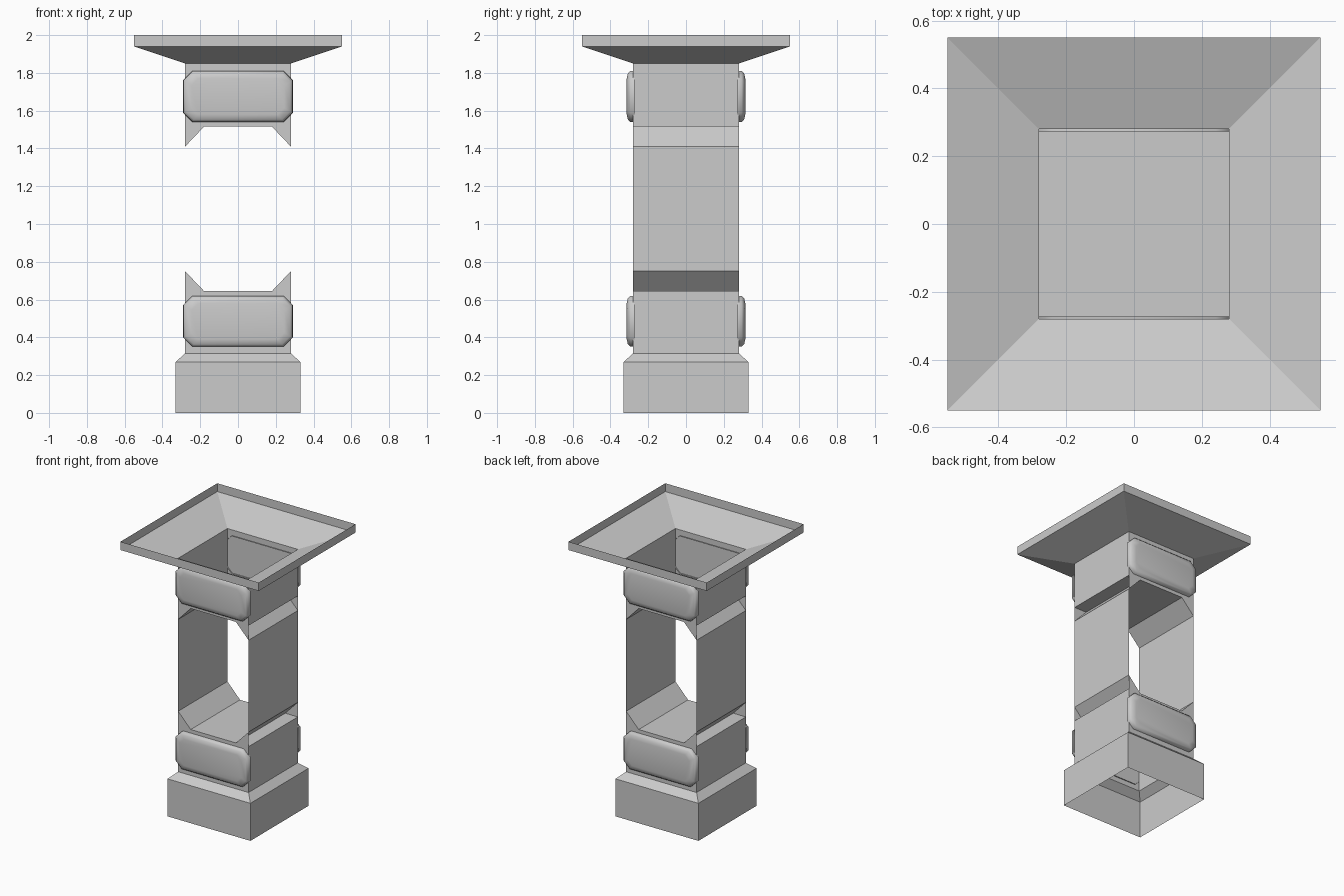
import bpy, bmesh, math

if "Cube" in bpy.data.objects:
    bpy.data.objects.remove(bpy.data.objects["Cube"])

MID = 1.08  # the shaft is mirrored about this height


def finish(bm, name):
    bmesh.ops.remove_doubles(bm, verts=bm.verts, dist=0.0005)
    bmesh.ops.recalc_face_normals(bm, faces=bm.faces)
    mesh = bpy.data.meshes.new(name)
    bm.to_mesh(mesh)
    bm.free()
    ob = bpy.data.objects.new(name, mesh)
    bpy.context.collection.objects.link(ob)
    return ob


def loft(bm, rings, cap=False):
    loops = [[bm.verts.new(p) for p in r] for r in rings]
    n = len(loops[0])
    for a, b in zip(loops, loops[1:]):
        for i in range(n):
            bm.faces.new((a[i], a[(i + 1) % n], b[(i + 1) % n], b[i]))
    if cap:
        bm.faces.new(loops[-1])


def square(h, z):
    return [(-h, -h, z), (h, -h, z), (h, h, z), (-h, h, z)]


def shell(name, profile, cap):
    bm = bmesh.new()
    loft(bm, [square(h, z) for h, z in profile], cap)
    return finish(bm, name)


# Hollow pedestal, open below and closed at the window floor
shell("pedestal", [(.33, 0), (.33, .27), (.28, .315), (.28, .645)], True)

# Hollow flared capital, open above and closed at the window ceiling
shell("capital", [(.55, 2), (.55, 1.94), (.28, 1.85), (.28, 1.515)], True)

# Thin side panels with sloped ends folding inwards, plus corner gussets
for side, name in ((-1, "left_panel"), (1, "right_panel")):
    bm = bmesh.new()
    path = [(.18, .645), (.28, .75), (.28, 1.41), (.18, 1.515)]
    rows = [[bm.verts.new((side * x, y, z)) for y in (-.28, .28)] for x, z in path]
    for a, b in zip(rows, rows[1:]):
        bm.faces.new((a[0], a[1], b[1], b[0]))
    for y in (0, 1):
        for i, j, z in ((0, 1, .645), (3, 2, 1.515)):
            corner = bm.verts.new((side * .28, (-.28, .28)[y], z))
            bm.faces.new((rows[i][y], rows[j][y], corner))
    finish(bm, name)


# Rounded cushion plates on the front and back
def octagon(hx, hz, c, y, zc):
    pts = [(hx - c, -hz), (hx, c - hz), (hx, hz - c), (hx - c, hz),
           (c - hx, hz), (-hx, hz - c), (-hx, c - hz), (c - hx, -hz)]
    return [(x, y, zc + z) for x, z in pts]


for s, face in ((-1, "front"), (1, "back")):
    for zc, level in ((.485, "lower"), (MID * 2 - .485, "upper")):
        bm = bmesh.new()
        loft(bm, [octagon(.29, .135, .048, s * .273, zc),
                  octagon(.289, .134, .048, s * .295, zc),
                  octagon(.277, .122, .043, s * .308, zc),
                  octagon(.245, .095, .035, s * .314, zc)], True)
        ob = finish(bm, f"{face}_{level}_cushion")
        bpy.ops.object.select_all(action='DESELECT')
        ob.select_set(True)
        bpy.context.view_layer.objects.active = ob
        bpy.ops.object.shade_smooth_by_angle(angle=math.radians(50))
